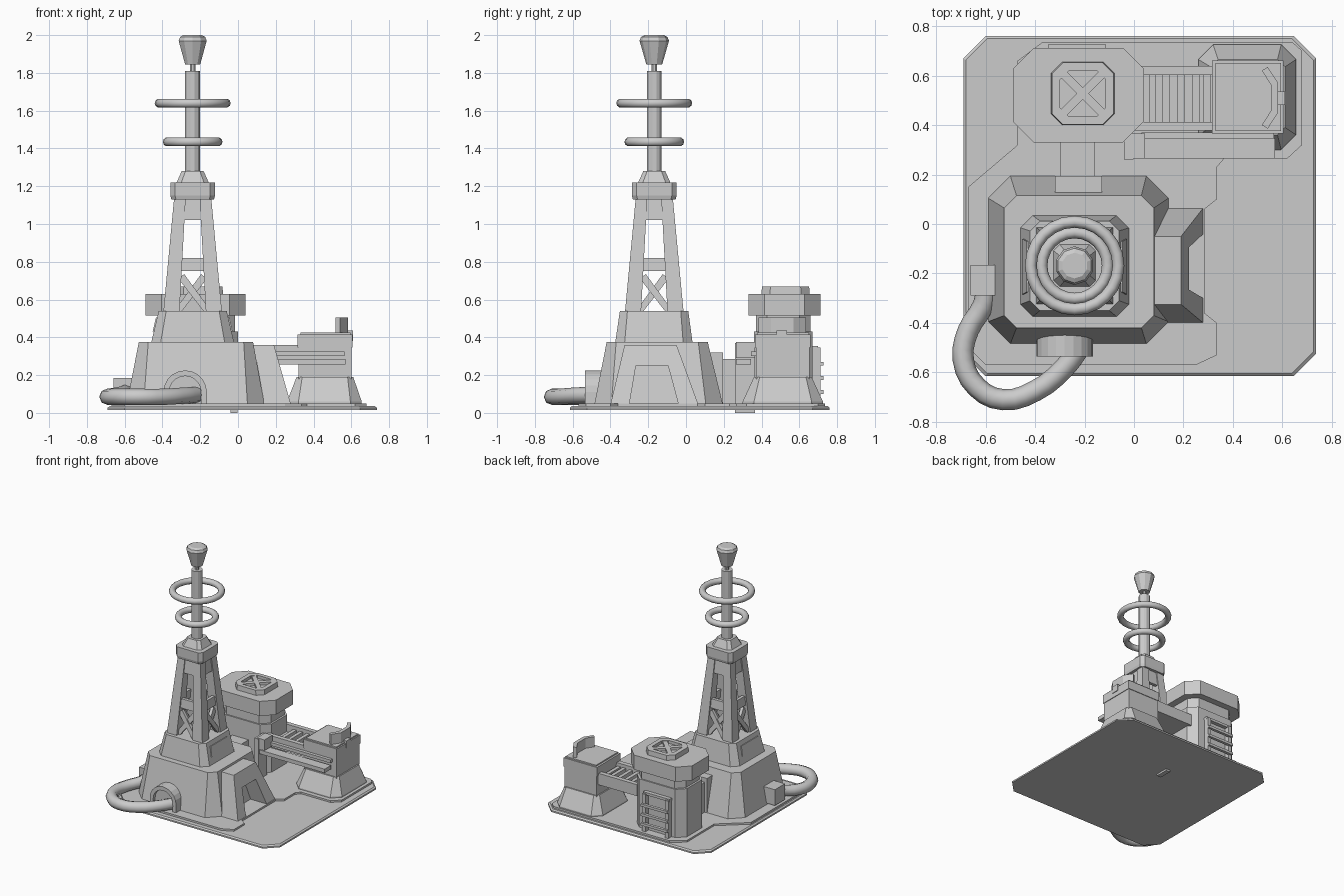
import bpy, bmesh, math
from mathutils import Vector, Matrix

if "Cube" in bpy.data.objects:
    bpy.data.objects.remove(bpy.data.objects["Cube"])


def loft(name, rings):
    """Closed solid through rings holding equal numbers of points."""
    bm = bmesh.new()
    loops = [[bm.verts.new(p) for p in r] for r in rings]
    n = len(loops[0])
    for a, b in zip(loops, loops[1:]):
        for i in range(n):
            j = (i + 1) % n
            bm.faces.new((a[i], a[j], b[j], b[i]))
    bm.faces.new(loops[0])
    bm.faces.new(loops[-1])
    bmesh.ops.recalc_face_normals(bm, faces=bm.faces)
    me = bpy.data.meshes.new(name)
    bm.to_mesh(me)
    bm.free()
    ob = bpy.data.objects.new(name, me)
    bpy.context.collection.objects.link(ob)
    return ob


def octo(x0, x1, y0, y1, c, z):
    return [(x0 + c, y0, z), (x1 - c, y0, z), (x1, y0 + c, z), (x1, y1 - c, z),
            (x1 - c, y1, z), (x0 + c, y1, z), (x0, y1 - c, z), (x0, y0 + c, z)]


def around(cx, cy, h, c, z):
    return octo(cx - h, cx + h, cy - h, cy + h, c, z)


def box(name, x0, x1, y0, y1, z0, z1):
    return loft(name, [[(x0, y0, z), (x1, y0, z), (x1, y1, z), (x0, y1, z)] for z in (z0, z1)])


def flat(name, pts, z0, z1):
    return loft(name, [[(x, y, z) for x, y in pts] for z in (z0, z1)])


def lathe(name, cx, cy, prof, n):
    return loft(name, [[(cx + r * math.cos(2 * math.pi * (i + .5) / n),
                         cy + r * math.sin(2 * math.pi * (i + .5) / n), z)
                        for i in range(n)] for r, z in prof])


# ground plates
loft("ground_plate", [octo(-.69, .735, -.615, .76, .09, .015),
                      octo(-.69, .735, -.615, .76, .09, .027),
                      octo(-.68, .725, -.605, .75, .088, .036)])
flat("raised_floor", [(-.67, -.5), (-.6, -.57), (.25, -.57), (.335, -.53), (.335, -.4), (.285, -.36),
                      (.285, .06), (.335, .1), (.335, .23), (.365, .265), (.62, .265), (.68, .32),
                      (.68, .7), (.64, .735), (-.37, .735), (-.47, .66), (-.47, .32), (-.67, .15)], .03, .05)

# tower base and its upper block
loft("tower_base", [octo(-.59, .14, -.485, .195, .09, .045), octo(-.525, .08, -.42, .115, .05, .375)])
TX, TY = -.24, -.168
loft("tower_block", [octo(-.46, -.02, -.375, .035, .05, .37), octo(-.42, -.06, -.35, .012, .04, .54)])
for s in (-1, 1):
    loft("block_side_panel", [[(TX + s * (.22 - (z - .37) * .235 + d), y, z) for y, z in
                              [(-.285, .43), (-.06, .43), (-.07, .505), (-.275, .505)]] for d in (-.02, .006)])

# side buttress with an open arch
U = [(-.4, .045), (-.3, .045), (-.265, .25), (-.095, .25), (-.04, .045), (.065, .045), (-.05, .36), (-.325, .36)]
loft("buttress", [[(.06, y, z) for y, z in U], [(.28 - (z - .045) * .285, y, z) for y, z in U]])

# arched hose port on the front
def arch(r):
    return [(-.28 + r * math.cos(a), .11 + r * math.sin(a))
            for a in [math.pi * i / 10 for i in range(11)]]
U = [(-.165, .045)] + arch(.115) + [(-.395, .045), (-.365, .045)] + arch(.085)[::-1] + [(-.195, .045)]
loft("port_arch", [[(x, y, z) for x, z in U] for y in (-.535, -.4)])
U = [(-.19, .045)] + arch(.09) + [(-.37, .045)]
loft("port_plug", [[(x, y, z) for x, z in U] for y in (-.51, -.4)])

# hose looping to the left socket
cu = bpy.data.curves.new("hose", 'CURVE')
cu.dimensions = '3D'
cu.bevel_depth = .043
cu.bevel_resolution = 2
cu.use_fill_caps = True
cu.resolution_u = 3
path = [(-.22, -.5, .095), (-.28, -.58, .092), (-.4, -.675, .085), (-.53, -.71, .085), (-.635, -.66, .085),
        (-.69, -.55, .085), (-.67, -.43, .088), (-.61, -.33, .1), (-.595, -.26, .11)]
sp = cu.splines.new('BEZIER')
sp.bezier_points.add(len(path) - 1)
for b, p in zip(sp.bezier_points, path):
    b.co = p
    b.handle_left_type = b.handle_right_type = 'AUTO'
bpy.context.collection.objects.link(bpy.data.objects.new("hose", cu))
box("hose_socket", -.66, -.52, -.29, -.165, .06, .185)

# lattice tower: four tapered legs, then panels repeated on each side
for sx in (-1, 1):
    for sy in (-1, 1):
        loft("tower_leg", [[(TX + sx * a, TY + sy * b, z) for a, b in ((i, i), (o, i), (o, o), (i, o))]
                           for o, i, z in ((.155, .07, .535), (.098, .037, 1.14))])


def side_panel(name, pts, rot, inset):
    m = Matrix.Translation((TX, TY, 0)) @ Matrix.Rotation(rot * math.pi / 2, 4, 'Z')
    loft(name, [[m @ Vector((u, -(.155 - (z - .54) * .095 - inset - d), z)) for u, z in pts]
                for d in (0, .025)])


for r in range(4):
    side_panel("tower_crossbar", [(-.07, .75), (.07, .75), (.06, .82), (-.06, .82)], r, .012)
    side_panel("tower_top_panel", [(-.06, 1.02), (.06, 1.02), (.05, 1.14), (-.05, 1.14)], r, .008)
    for s in (-1, 1):
        side_panel("tower_brace", [(-s * .09, .55), (-s * .06, .535), (s * .075, .71), (s * .045, .735)],
                   r, .014 + .008 * (s > 0))

# tower head, mast, rings, tip
loft("tower_cap", [around(TX, TY, h, c, z) for h, c, z in ((.113, .025, 1.13), (.118, .025, 1.15), (.118, .025, 1.22))])
loft("mast_foot", [around(TX, TY, .085, .025, 1.22), around(TX, TY, .058, .02, 1.28)])
lathe("mast", TX, TY, [(.041, 1.27), (.041, 1.81)], 12)
lathe("mast_pin", TX, TY, [(.015, 1.8), (.015, 1.86)], 8)
lathe("mast_tip", TX, TY, [(.042, 1.845), (.078, 1.97), (.07, 1.99), (.052, 2.0)], 10)
for z, R in ((1.435, .134), (1.64, .177)):
    bpy.ops.mesh.primitive_torus_add(location=(TX, TY, z), major_radius=R, minor_radius=.024,
                                     major_segments=24, minor_segments=10)
    bpy.context.object.name = "mast_ring"
    bpy.ops.object.shade_smooth_by_angle(angle=math.radians(40))

# duct between tower and building
box("duct_collar", -.32, -.13, .05, .195, .045, .32)
box("duct", -.3, -.16, .15, .4, .045, .285)

# back building with overhanging roof and vent
loft("building_body", [octo(-.435, 0, .36, .67, .06, z) for z in (.045, .43)])
loft("building_neck", [octo(-.42, -.015, .37, .66, .06, z) for z in (.42, .52)])
loft("building_roof", [octo(-.49, .04, .33, .712, .085, z) for z in (.515, .63)])
VX, VY = -.207, .527
loft("vent_frame", [around(VX, VY, h, c, z) for h, c, z in
                    ((.128, .045, .625), (.125, .045, .668), (.092, .035, .668), (.092, .035, .645))])
for s in (-1, 1):
    d, w = .075, .012
    flat("vent_bar", [(VX - d - w, VY - s * (d - w)), (VX - d + w, VY - s * (d + w)),
                      (VX + d + w, VY + s * (d - w)), (VX + d - w, VY + s * (d + w))], .64, .665)

# ladder on the back wall
for x in (-.33, -.13):
    box("ladder_rail", x - .014, x + .014, .66, .712, .045, .345)
for z in (.11, .185, .26):
    box("ladder_rung", -.345, -.115, .705, .728, z - .01, z + .01)
box("ladder_top", -.345, -.115, .66, .7, .335, .355)

# relay block: flared foot, body, lid, curved shield
loft("relay_foot", [octo(.26, .655, .3, .725, .06, .045), octo(.26, .655, .3, .725, .06, .06),
                    octo(.31, .61, .36, .665, .03, .19)])
box("relay_body", .32, .6, .37, .655, .18, .41)
box("relay_lid", .315, .605, .365, .66, .345, .415)
box("relay_top", .33, .595, .375, .65, .41, .425)
flat("relay_shield", [(.517, .62), (.555, .56), (.555, .46), (.517, .4), (.54, .385), (.583, .45),
                      (.583, .57), (.54, .635)], .42, .505)
box("shield_clip", .575, .61, .48, .535, .38, .435)

# bridge from building to relay
for y in (.395, .62):
    box("bridge_rail", -.02, .33, y - .018, y + .018, .27, .36)
box("bridge_deck", -.02, .33, .41, .605, .27, .3)
for x in (.075, .13, .19, .25, .295):
    box("bridge_rung", x - .014, x + .014, .41, .605, .295, .335)

# cable tray on a post in front of the bridge
box("tray_post", -.04, -.003, .26, .365, 0, .37)
box("tray_bracket", -.02, .045, .265, .365, .29, .375)
box("tray_shelf", .0, .57, .265, .345, .255, .285)
box("tray_rail", .03, .565, .345, .37, .3, .325)
